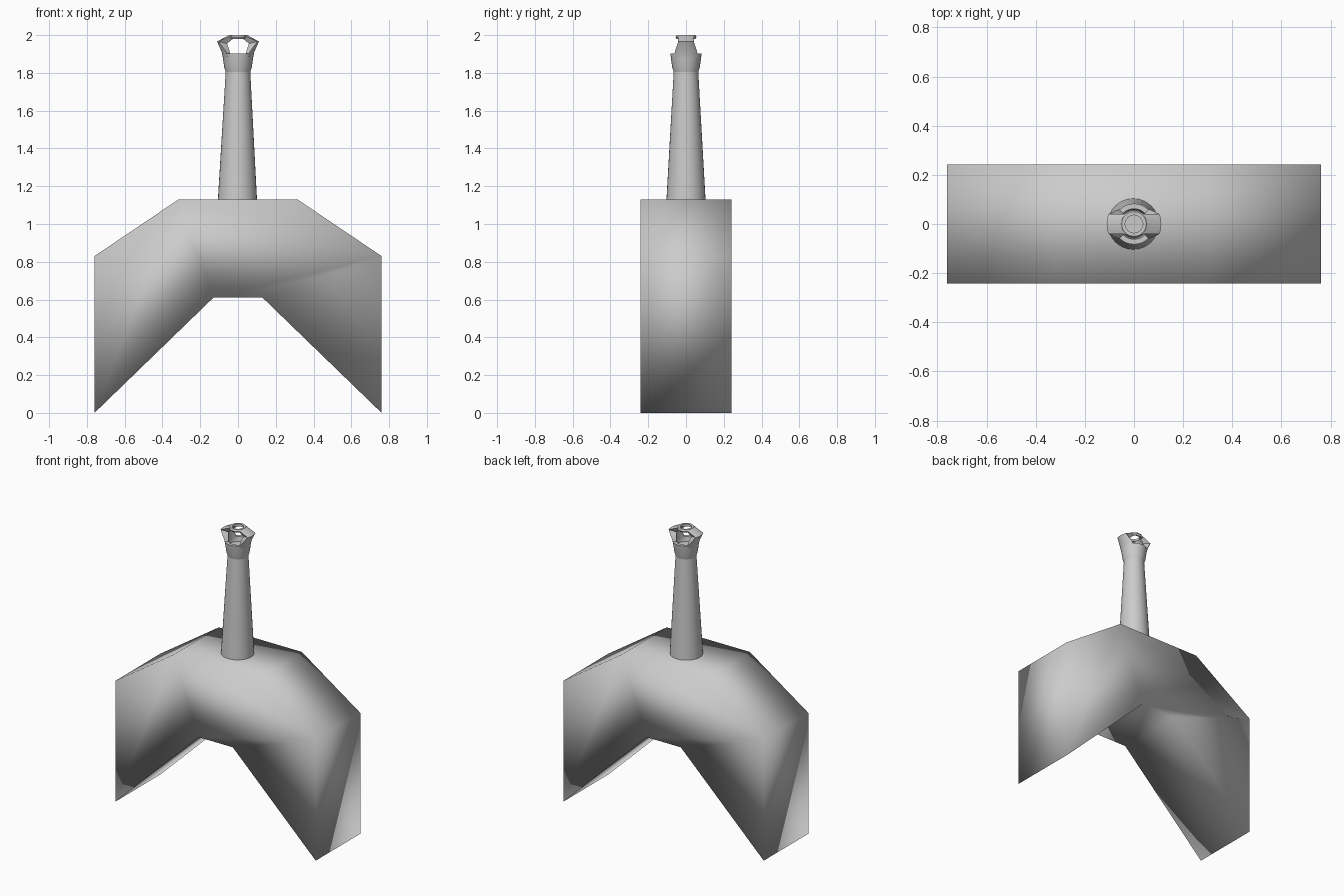
import bpy, bmesh, math

if "Cube" in bpy.data.objects:
    bpy.data.objects.remove(bpy.data.objects["Cube"])

SEG = 32


def finish(name, bm, angle=None):
    bmesh.ops.recalc_face_normals(bm, faces=bm.faces)
    me = bpy.data.meshes.new(name)
    bm.to_mesh(me)
    bm.free()
    ob = bpy.data.objects.new(name, me)
    bpy.context.collection.objects.link(ob)
    bpy.ops.object.select_all(action='DESELECT')
    ob.select_set(True)
    bpy.context.view_layer.objects.active = ob
    if angle is None:
        bpy.ops.object.shade_smooth()
    else:
        bpy.ops.object.shade_smooth_by_angle(angle=math.radians(angle))
    return ob


def loft(bm, loops, cap=True, closed=False):
    rows = [[bm.verts.new(p) for p in loop] for loop in loops]
    pairs = list(zip(rows, rows[1:]))
    if closed:
        pairs.append((rows[-1], rows[0]))
    for a, b in pairs:
        n = len(a)
        for i in range(n):
            j = (i + 1) % n
            bm.faces.new((a[i], a[j], b[j], b[i]))
    if cap and not closed:
        bm.faces.new(rows[0])
        bm.faces.new(rows[-1])


def circle(r, z, cx=0.0):
    return [(cx + r * math.cos(2 * math.pi * i / SEG),
             r * math.sin(2 * math.pi * i / SEG), z) for i in range(SEG)]


# Arched body: one profile extruded along y, fully smooth shaded
half = [(0.13, 0.61), (0.76, 0.005), (0.76, 0.83), (0.315, 1.13)]
profile = half + [(-x, z) for x, z in reversed(half)]
bm = bmesh.new()
loft(bm, [[(x, y, z) for x, z in profile] for y in (-0.242, 0.242)])
for v in bm.verts:
    v.co.z = 0.0 if v.co.z < 0.01 else v.co.z
finish("arched_body", bm)

# Tapered shaft
bm = bmesh.new()
loft(bm, [circle(0.104, 1.12, -0.003), circle(0.065, 1.805)])
finish("shaft", bm, 40)

# Hollow cup at the top of the shaft
bm = bmesh.new()
loft(bm, [circle(r, z) for r, z in
          [(0.064, 1.8), (0.073, 1.83), (0.083, 1.902), (0.062, 1.902), (0.057, 1.87)]])
finish("head_cup", bm, 40)

# Small ring crowning the head
bm = bmesh.new()
loft(bm, [circle(r, z) for r, z in
          [(0.036, 1.984), (0.05, 1.98), (0.056, 1.99), (0.05, 2.0), (0.036, 2.0)]],
     closed=True)
finish("head_ring", bm, 40)


# Two side lugs joining the cup to the ring
def lug_loop(side, z_in, r_in, z_out, r_out, spread):
    angles = [math.radians(spread * t / 4) for t in range(-4, 5)]
    outer = [(side * r_out * math.cos(a), r_out * math.sin(a), z_out) for a in angles]
    inner = [(side * r_in * math.cos(a), r_in * math.sin(a), z_in) for a in reversed(angles)]
    return outer + inner


for side, label in ((-1, "left"), (1, "right")):
    bm = bmesh.new()
    loft(bm, [lug_loop(side, 1.88, 0.06, 1.88, 0.080, 46),
              lug_loop(side, 1.91, 0.06, 1.91, 0.086, 44),
              lug_loop(side, 1.955, 0.062, 1.966, 0.111, 22),
              lug_loop(side, 1.984, 0.038, 1.998, 0.052, 52)])
    finish(label + "_head_lug", bm, 40)
